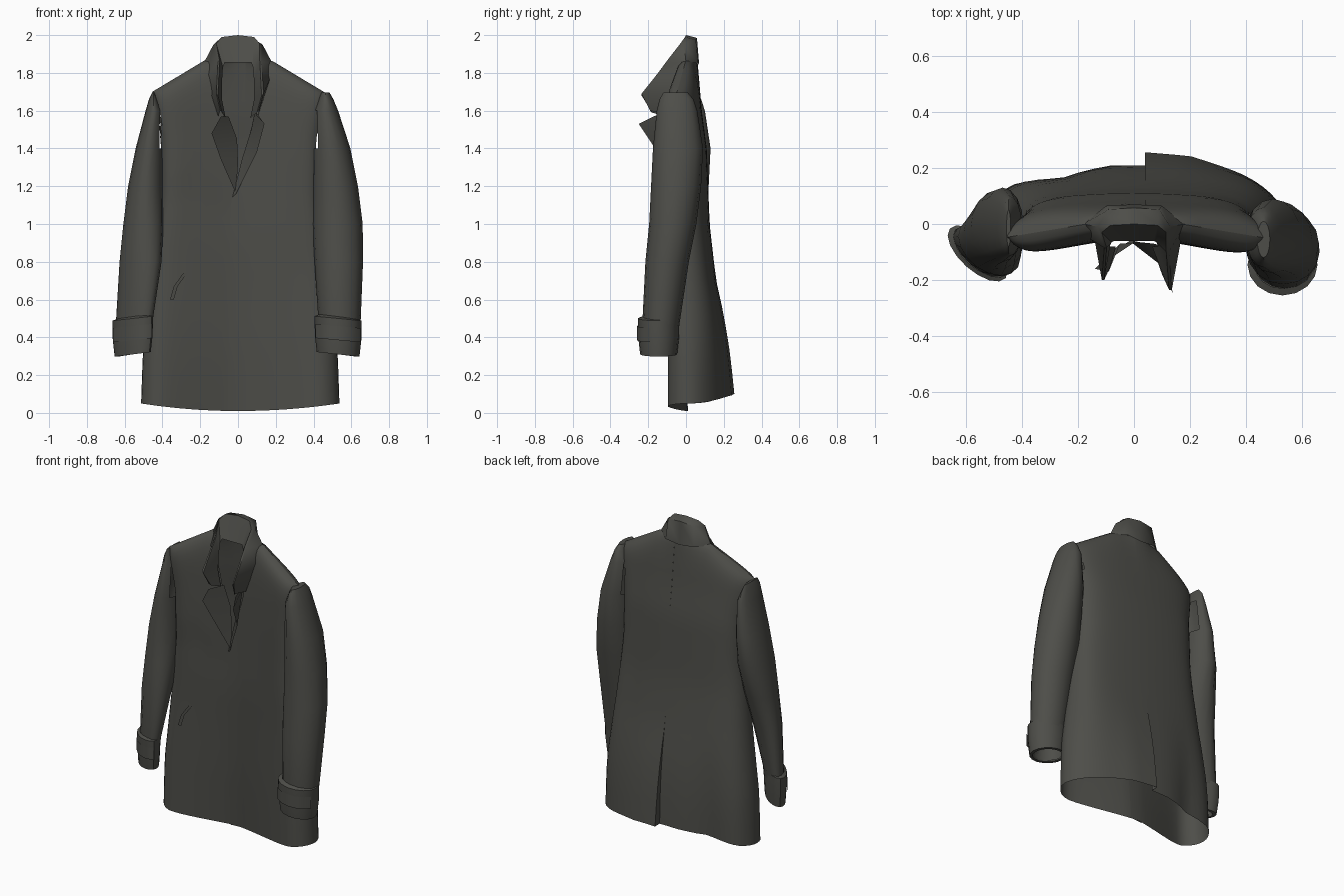
import bpy, bmesh, math
from mathutils import Vector

if "Cube" in bpy.data.objects:
    bpy.data.objects.remove(bpy.data.objects["Cube"])

cloth = bpy.data.materials.new("dark_olive_grey_cloth")
cloth.diffuse_color = (0.075, 0.075, 0.066, 1)
cloth.use_nodes = True
cloth.node_tree.nodes["Principled BSDF"].inputs["Base Color"].default_value = cloth.diffuse_color


def lerp_table(table, v):
    """Piecewise linear lookup in [(key, value), ...]."""
    if v <= table[0][0]:
        return table[0][1]
    for (a, p), (b, q) in zip(table, table[1:]):
        if v <= b:
            return p + (q - p) * (v - a) / (b - a)
    return table[-1][1]


def add_grid(bm, rows, closed=False):
    vs = [[bm.verts.new(p) for p in r] for r in rows]
    n = len(rows[0])
    for a, b in zip(vs, vs[1:]):
        for i in range(n if closed else n - 1):
            j = (i + 1) % n
            bm.faces.new((a[i], a[j], b[j], b[i]))
    return vs


def drop_faces(bm, rule):
    bm.normal_update()
    bad = [f for f in bm.faces if rule(f.calc_center_median(), f.normal)]
    bmesh.ops.delete(bm, geom=bad, context='FACES')


def finish(name, bm, angle=40):
    bmesh.ops.remove_doubles(bm, verts=bm.verts, dist=0.0005)
    bmesh.ops.recalc_face_normals(bm, faces=bm.faces)
    me = bpy.data.meshes.new(name)
    bm.to_mesh(me)
    bm.free()
    me.materials.append(cloth)
    me.polygons.foreach_set("use_smooth", [True] * len(me.polygons))
    me.set_sharp_from_angle(angle=math.radians(angle))
    ob = bpy.data.objects.new(name, me)
    bpy.context.collection.objects.link(ob)
    return ob


# ---- coat body: four panels from edge to side seam ----
WIDTH = [(0, .525), (.3, .515), (.7, .465), (1.1, .42), (1.4, .42), (1.69, .465)]
BACK = [(0, .205), (.3, .195), (.65, .165), (1, .125), (1.4, .11), (1.6, .085), (1.87, .065)]
HEM_BACK = {1: [(.04, .255), (.2, .24), (.4, .17), (.54, .11)],
            -1: [(-.04, .2), (.1, .2), (.2, .17), (.26, .14), (.45, .15), (.52, .13)]}
EDGE = {1: [(0, -.055), (1.1, -.04), (1.2, -.015), (1.5, .07), (1.65, .1), (1.87, .15)],
        -1: [(0, -.03), (1.15, -.03), (1.2, .0), (1.5, .06), (1.65, .09), (1.87, .15)]}
TOP = [(.17, 1.87), (.47, 1.69)]


def front_y(x, z):
    # slightly concave towards the hem centre, corners carried forward
    mid = lerp_table([(0, .01), (.35, -.02), (.9, -.05)], z)
    corner = lerp_table([(0, -.11), (.8, -.105), (1.4, -.125)], z)
    return mid + (corner - mid) * min(1, abs(x) / .43) ** 1.3


def body_point(side, back, s, t):
    zc = s * 1.87
    w = lerp_table(WIDTH, s * 1.69) + .012 * side
    e = .04 * side if back else lerp_table(EDGE[side], zc)
    x = e + (w - e) * t                      # measured outwards from the centre
    ax = abs(x)
    u = min(1, max(0, x / w))
    hem = .1 - .05 * u ** 2 if back else .01 + .04 * u ** 2
    z = hem + s * (lerp_table(TOP, ax) - hem)
    if back:
        y = lerp_table(BACK, z) - .05 * (x / .5) ** 2
        k = max(0, 1 - z / .7)
        y += (lerp_table(HEM_BACK[side], x) + .01 - y) * k
        ridge = lerp_table([(0, .065), (.17, .0), (.47, -.05)], ax)
    else:
        y = front_y(x, z) + (.006 if side < 0 and z < 1.2 else 0)
        ridge = lerp_table([(.17, .0), (.47, -.05)], ax)
    seam = .015 - .05 * s
    y = seam + (y - seam) * math.sqrt(max(0, 1 - u ** 8))
    y = ridge + (y - ridge) * math.sqrt(max(0, 1 - s ** (12 + 25 * u)))
    # level seam at the side
    if t == 1:
        z = .05 + s * (lerp_table(TOP, ax) - .05)
    return Vector((side * x, y, z))


bm = bmesh.new()
ROWS, COLS = 24, 14
for side in (1, -1):
    for back in (False, True):
        add_grid(bm, [[body_point(side, back, 1 - (1 - r / ROWS) ** 1.7,
                                  math.sin(math.pi / 2 * c / COLS))
                       for c in range(COLS + 1)] for r in range(ROWS + 1)])
# open armholes
drop_faces(bm, lambda c, n: 1.34 < c.z < 1.62 and abs(c.x) > .41 and abs(n.x) > .6)
finish("coat_body", bm, 50)

# ---- back vent pleat joining both back edges ----
bm = bmesh.new()
heights = [1 - (1 - r / ROWS) ** 1.7 for r in range(8)]
add_grid(bm, [[body_point(d, True, s, 0) for s in heights] for d in (1, -1)])
finish("vent_pleat", bm)

# ---- sleeves: inner x, outer x, front y, back y, height ----
SLEEVE = [(.44, .485, -.12, .01, 1.695), (.425, .505, -.14, .04, 1.66), (.40, .53, -.155, .06, 1.6),
          (.395, .595, -.175, .09, 1.4), (.395, .635, -.185, .08, 1.2), (.395, .66, -.195, .055, 1.0),
          (.405, .662, -.215, .015, .8), (.425, .65, -.23, -.03, .5), (.445, .635, -.22, -.06, .32)]
SLIM = [(.45, 0), (.8, .035), (1, .053), (1.5, .053), (1.69, .03)]


def ring(x0, x1, y0, y1, z, n=16, tilt=0):
    pts = []
    for i in range(n):
        a = 2 * math.pi * i / n
        c, s = math.cos(a), math.sin(a)
        pts.append(Vector(((x0 + x1) / 2 + (x1 - x0) / 2 * c,
                           (y0 + y1) / 2 + (y1 - y0) / 2 * s, z + tilt * c)))
    return pts


def place(p, side):
    """Mirror to a side; the -x arm hangs further back and is turned outwards."""
    if side > 0:
        return p
    k = lerp_table([(.5, 1), (1.2, 0)], p.z)
    mid = -.14
    y = mid + (p.y - mid) * (1 - .3 * k) + .6 * k * (p.x - .56)
    return Vector((-p.x, y + .04, p.z))


for side, label in ((1, "left"), (-1, "right")):
    bm = bmesh.new()
    rows = []
    for x0, x1, y0, y1, z in SLEEVE:
        if side < 0:
            x1 -= lerp_table(SLIM, z)
            if z < .6:
                x0 += .025
        rows.append([place(p, side) for p in ring(x0, x1, y0, y1, z)])
    vs = add_grid(bm, rows, True)
    bm.faces.new(vs[0])
    drop_faces(bm, lambda c, n: 1.4 < c.z < 1.62 and abs(c.x) < .415)
    finish(label + "_sleeve", bm, 45)

    # turned-back cuff with a strap tab
    bm = bmesh.new()
    x0, x1 = (.405, .655) if side > 0 else (.45, .665)
    prof = [(.025, .51), (0, .50), (.002, .40), (.012, .31), (.03, .31), (.035, .40)]
    add_grid(bm, [[place(p, side) for p in
                   ring(x0 + d, x1 - d, -.255 + d, -.035 - d, z, 16, -.012)]
                  for d, z in prof], True)
    finish(label + "_cuff", bm, 45)
    bm = bmesh.new()
    add_grid(bm, [[place(p, side) for p in
                   ring(x0 - .004, x1 + .004, -.26, -.031, z, 16, -.012)[9:16]] for z in (.46, .385)])
    finish(label + "_cuff_strap", bm)

# ---- collar: neck seam, standing fold, crest, inner edge (half, mirrored) ----
OUTER = [(0, .07, 1.84), (.1, .065, 1.85), (.18, .0, 1.855), (.17, -.045, 1.77), (.14, -.06, 1.68), (.105, -.07, 1.57)]
FOLD = [(0, .058, 1.985), (.09, .052, 1.975), (.13, -.01, 1.95), (.125, -.1, 1.86), (.135, -.235, 1.69), (.11, -.19, 1.6)]
CREST = [(0, .0, 2.0), (.085, -.005, 1.99), (.115, -.03, 1.955), (.115, -.1, 1.865), (.125, -.235, 1.68), (.10, -.18, 1.59)]
INNER = [(0, -.06, 1.855), (.07, -.06, 1.855), (.08, -.065, 1.83), (.085, -.075, 1.75), (.085, -.08, 1.66), (.065, -.08, 1.56)]


def mirrored(half):
    # the wing on -x lies a little closer to the chest
    left = [(-x * (1 if y > -.09 else .85), y if y > -.09 else y * .85, z) for x, y, z in half[:0:-1]]
    return left + half


bm = bmesh.new()
add_grid(bm, [mirrored(r) for r in (OUTER, FOLD, CREST, INNER)])
finish("collar", bm, 50)

# ---- lapels: fold line to free edge ----
LAPELS = {"right_lapel": ([(-.05, -.07, 1.57), (-.005, -.07, 1.45), (.0, -.06, 1.32), (-.01, -.055, 1.18)],
                          [(-.09, -.17, 1.57), (-.14, -.16, 1.48), (-.09, -.11, 1.34), (-.015, -.06, 1.17)]),
          "left_lapel": ([(.09, -.075, 1.6), (.07, -.07, 1.5), (.02, -.065, 1.34), (-.03, -.055, 1.14)],
                         [(.10, -.17, 1.57), (.14, -.25, 1.53), (.10, -.15, 1.38), (-.01, -.065, 1.16)])}
for name, rows in LAPELS.items():
    bm = bmesh.new()
    add_grid(bm, rows)
    finish(name, bm, 50)

# ---- slanted pocket welt lying on the front ----
bm = bmesh.new()
add_grid(bm, [[(-x - d, front_y(x + d, z) - .001, z) for x, z in ((.36, .6), (.34, .67), (.29, .74))]
              for d in (0, -.02)])
finish("right_pocket_welt", bm)
